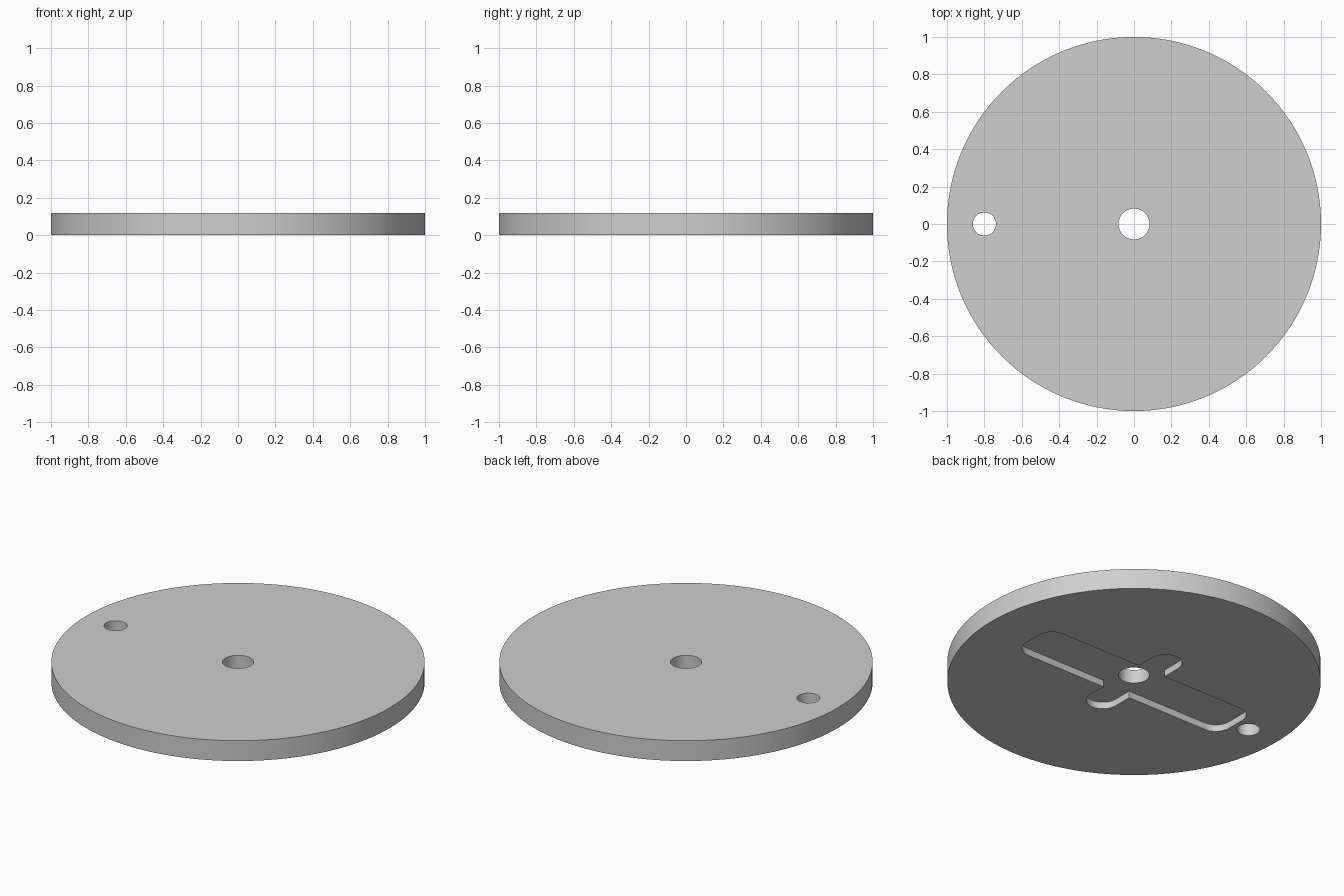
import bpy
import bmesh
from math import cos, sin, radians

cube = bpy.data.objects.get("Cube")
if cube:
    bpy.data.objects.remove(cube, do_unlink=True)

THICKNESS = 0.12
RECESS = 0.04

grey = bpy.data.materials.new("plain grey")
grey.use_nodes = True
colour = (0.62, 0.62, 0.62, 1)
grey.diffuse_color = colour
grey.node_tree.nodes["Principled BSDF"].inputs["Base Color"].default_value = colour


def arc(cx, cy, r, start, end, steps):
    """Points along an arc, angles in degrees."""
    angles = [radians(start + (end - start) * i / steps) for i in range(steps + 1)]
    return [(cx + r * cos(a), cy + r * sin(a)) for a in angles]


def circle(cx, cy, r, steps):
    return arc(cx, cy, r, 0, 360, steps)[:-1]


def prism(name, outline, bottom, top):
    """Extrude a closed outline between two heights."""
    bm = bmesh.new()
    face = bm.faces.new([bm.verts.new((x, y, bottom)) for x, y in outline])
    ext = bmesh.ops.extrude_face_region(bm, geom=[face])
    for v in ext["geom"]:
        if isinstance(v, bmesh.types.BMVert):
            v.co.z = top
    bmesh.ops.recalc_face_normals(bm, faces=bm.faces)
    mesh = bpy.data.meshes.new(name)
    bm.to_mesh(mesh)
    bm.free()
    mesh.materials.append(grey)
    obj = bpy.data.objects.new(name, mesh)
    bpy.context.collection.objects.link(obj)
    return obj


# Round plate
disc = prism("disc", circle(0, 0, 1, 128), 0, THICKNESS)

# Cross-shaped pocket: long rounded bar along x, short round-ended arms along y
half = (arc(0.62, 0.057, 0.09, 0, 90, 12)
        + [(0.09, 0.147)]
        + arc(0, 0.26, 0.09, 0, 180, 24)
        + [(-0.09, 0.147)]
        + arc(-0.62, 0.057, 0.09, 90, 180, 12))
cross = half + [(-x, -y) for x, y in half]

cutters = [
    prism("cross_recess_cutter", cross, -0.1, RECESS),
    prism("centre_hole_cutter", circle(0, 0, 0.083, 48), -0.2, 0.3),
    prism("side_hole_cutter", circle(-0.8, 0, 0.062, 48), -0.2, 0.3),
]

# Cut the pocket and both through holes
bpy.ops.object.select_all(action="DESELECT")
bpy.context.view_layer.objects.active = disc
disc.select_set(True)
for cutter in cutters:
    cutter.hide_render = True
    mod = disc.modifiers.new(cutter.name, "BOOLEAN")
    mod.operation = "DIFFERENCE"
    mod.solver = "EXACT"
    mod.object = cutter
    bpy.ops.object.modifier_apply(modifier=mod.name)
    bpy.data.objects.remove(cutter, do_unlink=True)

# Smooth round walls, crisp rims
bpy.ops.object.shade_smooth_by_angle(angle=radians(30))
